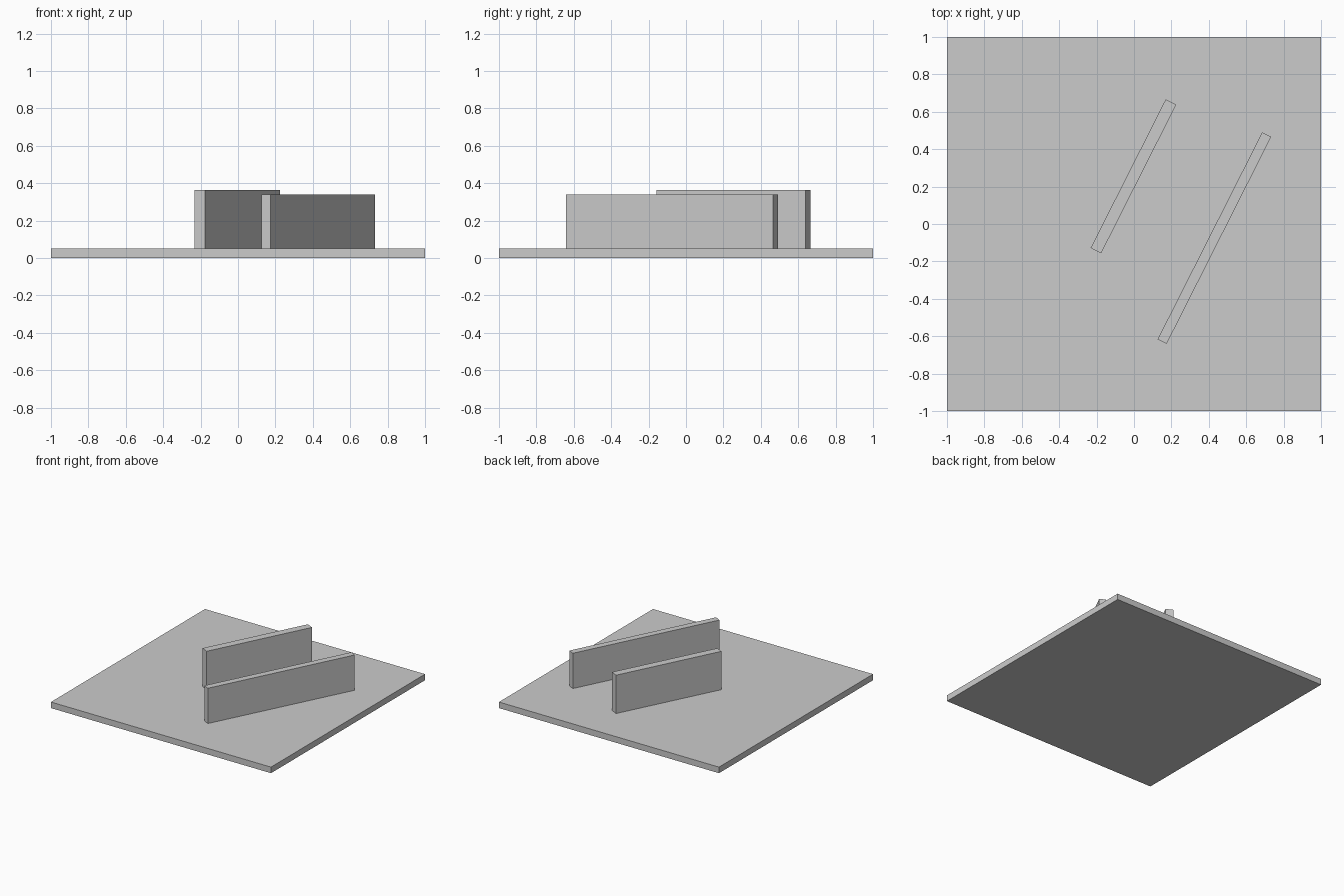
import bpy
from math import radians

cube = bpy.data.objects.get("Cube")
if cube:
    bpy.data.objects.remove(cube, do_unlink=True)

BASE_TOP = 0.05
WALL_ANGLE = radians(63.2)

grey = bpy.data.materials.new("plain_grey")
grey.use_nodes = True
colour = (0.6, 0.6, 0.6, 1)
grey.diffuse_color = colour
grey.node_tree.nodes["Principled BSDF"].inputs["Base Color"].default_value = colour


def box(name, x, y, bottom, top, length, width, angle=0):
    """Flat-shaded box standing between two heights, turned about z."""
    bpy.ops.mesh.primitive_cube_add(size=1, location=(x, y, (bottom + top) / 2))
    obj = bpy.context.object
    obj.name = obj.data.name = name
    obj.scale = (length, width, top - bottom)
    bpy.ops.object.transform_apply(location=False, rotation=False, scale=True)
    obj.rotation_euler.z = angle
    obj.data.materials.append(grey)
    return obj


# Square ground slab
box("base_slab", 0, 0, 0, BASE_TOP, 2, 2)

# Two parallel upright walls
box("short_wall", -0.003, 0.255, BASE_TOP, 0.365, 0.89, 0.063, WALL_ANGLE)
box("long_wall", 0.43, -0.075, BASE_TOP, 0.34, 1.24, 0.054, WALL_ANGLE)
